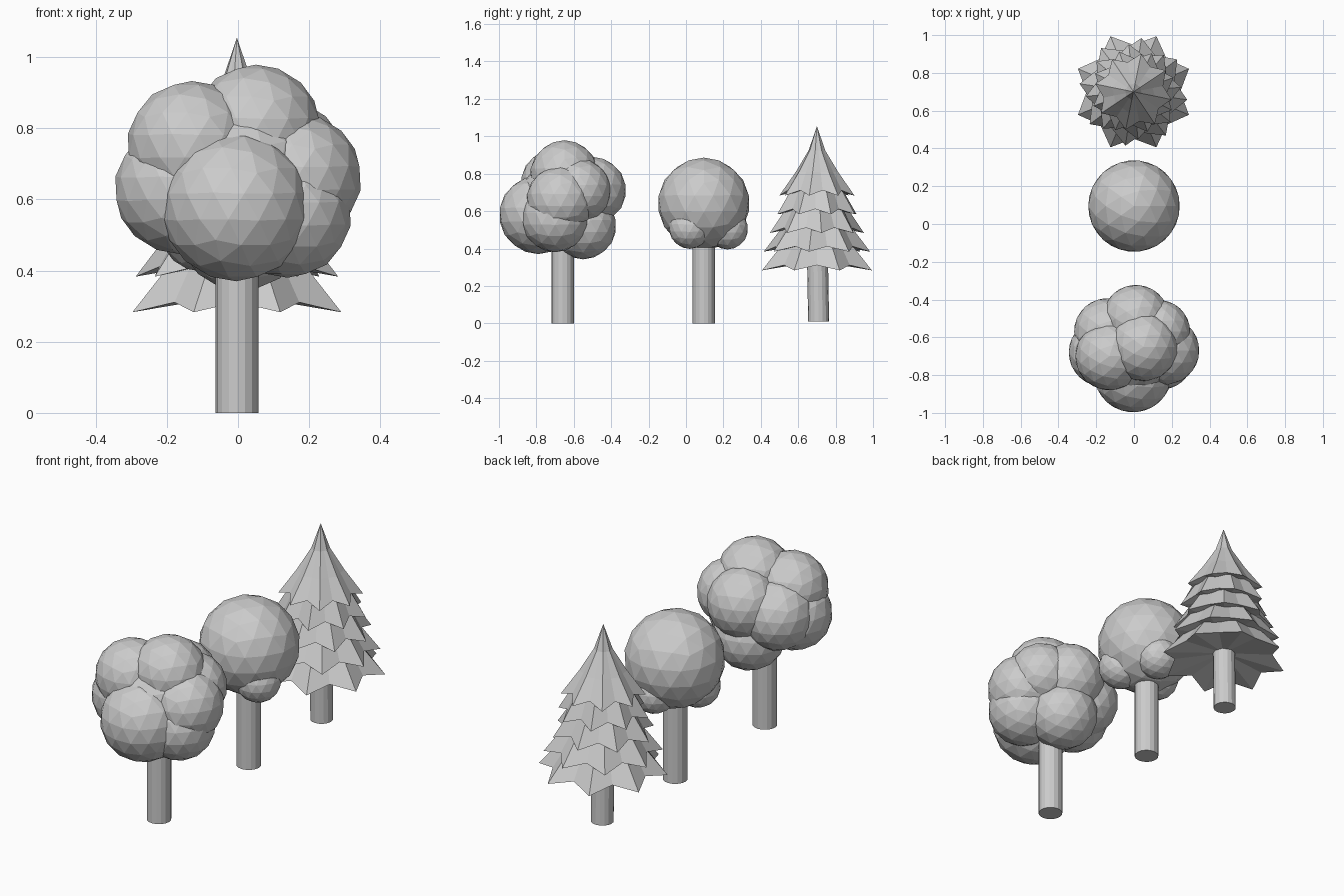
import bpy, bmesh
from math import sin, cos, pi, radians

if "Cube" in bpy.data.objects:
    bpy.data.objects.remove(bpy.data.objects["Cube"])


def finish(bm, name):
    bmesh.ops.recalc_face_normals(bm, faces=bm.faces)
    me = bpy.data.meshes.new(name)
    bm.to_mesh(me)
    bm.free()
    ob = bpy.data.objects.new(name, me)
    bpy.context.collection.objects.link(ob)
    return ob


def trunk(name, y, r, z0, z1, lean=0.0):
    bpy.ops.mesh.primitive_cylinder_add(vertices=16, radius=r, depth=z1 - z0,
                                        location=(-0.003, y, (z0 + z1) / 2),
                                        rotation=(lean, 0, 0))
    bpy.context.object.name = name


def blob(name, x, y, z, r):
    # faceted geodesic ball
    bm = bmesh.new()
    bmesh.ops.create_icosphere(bm, subdivisions=1, radius=1)
    bmesh.ops.subdivide_edges(bm, edges=bm.edges[:], cuts=2, use_grid_fill=True)
    for v in bm.verts:
        v.co = v.co.normalized() * r
    ob = finish(bm, name)
    ob.location = (x, y, z)


# bushy tree
trunk("bushy_trunk", -0.66, 0.06, 0, 0.5)
for b in [(-0.005, -0.79, 0.58, 0.21), (-0.165, -0.68, 0.63, 0.183),
          (-0.13, -0.70, 0.75, 0.183), (0.05, -0.65, 0.795, 0.184),
          (0.165, -0.67, 0.66, 0.183), (0.14, -0.70, 0.56, 0.18),
          (0.01, -0.50, 0.71, 0.18), (0.01, -0.55, 0.52, 0.178),
          (0.13, -0.57, 0.71, 0.17), (-0.14, -0.57, 0.66, 0.18),
          (0, -0.66, 0.64, 0.24)]:
    blob("bushy_leaves", *b)

# round tree
trunk("round_trunk", 0.095, 0.06, 0, 0.5)
blob("round_crown", 0, 0.095, 0.64, 0.246)
for b in [(0.105, 0.02, 0.51, 0.112), (0.03, 0.222, 0.505, 0.11), (-0.105, 0.05, 0.51, 0.112)]:
    blob("round_crown_lump", *b)

# conifer
trunk("conifer_trunk", 0.706, 0.056, 0.01, 0.36, radians(1))


def tier(i, r, z, upper):
    # star-shaped skirt: jagged rim, then rings (radius, height) to a point
    bm = bmesh.new()
    n, turn = 16, radians(22.5 + 14 * i)
    rings = []
    for k, (rr, zz) in enumerate([(r, z)] + upper):
        ring = []
        for j in range(n):
            dip = j % 2
            f = (0.78 if k == 0 else 0.9) if dip else 1
            a = turn + 2 * pi * j / n
            lift = 0.028 if dip and k == 0 else 0
            ring.append(bm.verts.new((rr * f * cos(a), rr * f * sin(a), zz + lift)))
        rings.append(ring)
    top = bm.verts.new((0, 0, upper[-1][1] + (0.13 if i == 4 else 0.03)))
    base = bm.verts.new((0, 0, z + 0.05))
    for j in range(n):
        m = (j + 1) % n
        for a, b in zip(rings, rings[1:]):
            bm.faces.new((a[j], a[m], b[m], b[j]))
        bm.faces.new((rings[-1][j], rings[-1][m], top))
        bm.faces.new((rings[0][m], rings[0][j], base))
    ob = finish(bm, "conifer_tier")
    ob.location = (-0.003, 0.70, 0)


radii = [0.318, 0.288, 0.253, 0.225, 0.205]
for i, r in enumerate(radii):
    z = 0.283 + 0.1 * i
    if i < 4:
        tier(i, r, z, [(r * 0.6, z + 0.15)])
    else:
        tier(i, r, z, [(0.115, 0.81), (0.045, 0.925)])
